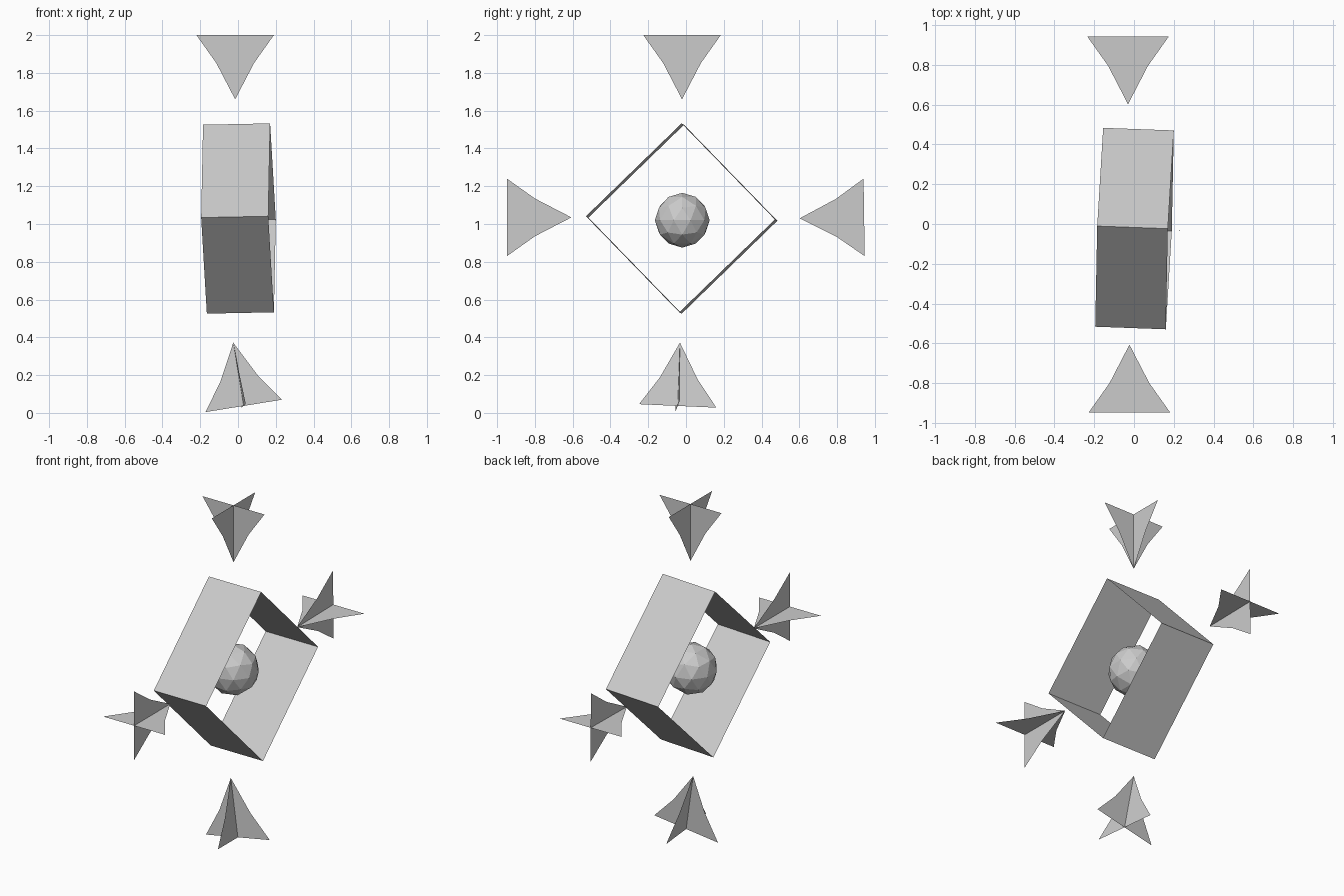
import bpy
import bmesh
from mathutils import Vector

if "Cube" in bpy.data.objects:
    bpy.data.objects.remove(bpy.data.objects["Cube"])


def finish(bm, name):
    mesh = bpy.data.meshes.new(name)
    bm.to_mesh(mesh)
    bm.free()
    obj = bpy.data.objects.new(name, mesh)
    bpy.context.collection.objects.link(obj)
    return obj


def crossed_fins(name, base, apex, side):
    """Arrow made of two crossed flat fins, pointing from base to apex."""
    base, apex, side = Vector(base), Vector(apex), Vector(side)
    up = (apex - base).normalized()
    side = (side - up * side.dot(up)).normalized()
    other = up.cross(side)
    bm = bmesh.new()
    centre, top = bm.verts.new(base), bm.verts.new(apex)
    for d in (side, other, -side, -other):
        tip = bm.verts.new(base + d * 0.205)
        waist = bm.verts.new(base + d * 0.1 + up * 0.148)
        bm.faces.new((centre, tip, waist))
        bm.faces.new((centre, waist, top))
    return finish(bm, name)


# Open square frame, slightly tilted, extruded along its axis
centre = Vector((0.0025, -0.023, 1.029))
axis = Vector((0.355, -0.013, 0.007))
across = Vector((0.04, 1.0, -0.017)) / 2
upright = Vector((-0.02, 0.012, 1.0)) / 2
bm = bmesh.new()
ring = [bm.verts.new(centre + d - axis / 2)
        for d in (across, upright, -across, -upright)]
edges = [bm.edges.new((ring[i], ring[(i + 1) % 4])) for i in range(4)]
ext = bmesh.ops.extrude_edge_only(bm, edges=edges)
new_verts = [g for g in ext["geom"] if isinstance(g, bmesh.types.BMVert)]
bmesh.ops.translate(bm, verts=new_verts, vec=axis)
bmesh.ops.recalc_face_normals(bm, faces=bm.faces)
finish(bm, "square_frame")

# Faceted ball in the middle
bpy.ops.mesh.primitive_ico_sphere_add(subdivisions=2, radius=0.145,
                                      location=(-0.02, -0.02, 1.02))
bpy.context.object.name = "centre_ball"

# Four arrows pointing at the frame
crossed_fins("top_arrow", (-0.015, -0.021, 2.0), (-0.015, -0.021, 1.66), (1, 0, 0))
crossed_fins("front_arrow", (-0.023, -0.948, 1.035), (-0.023, -0.607, 1.035), (1, 0, 0))
crossed_fins("back_arrow", (-0.03, 0.943, 1.035), (-0.03, 0.602, 1.03), (1, 0, 0))
crossed_fins("bottom_arrow", (0.03, -0.044, 0.037), (-0.025, -0.032, 0.372),
             (0.4, 0.025, 0.065))
